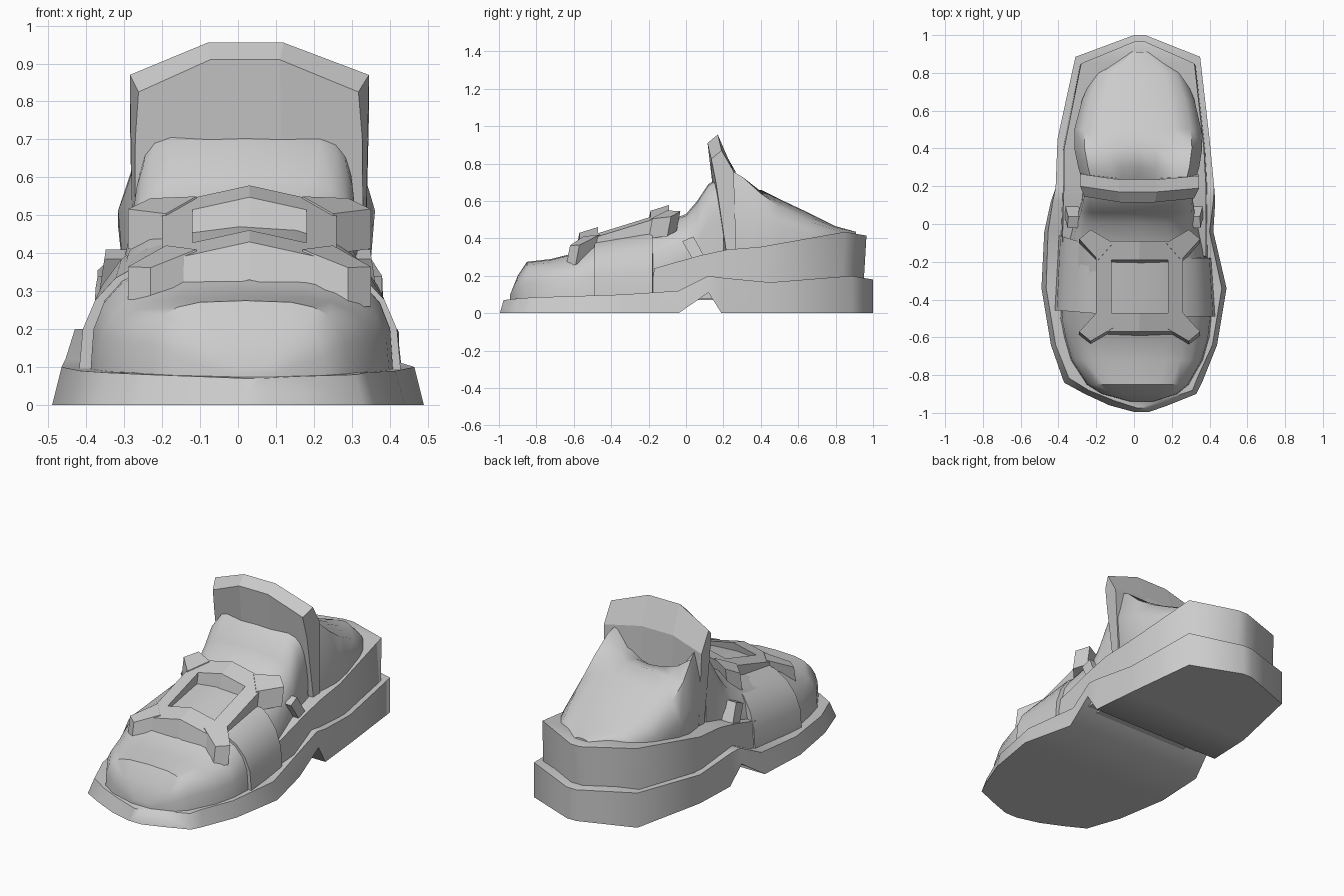
import bpy, bmesh, math
from mathutils import Vector

old = bpy.data.objects.get("Cube")
if old:
    bpy.data.objects.remove(old, do_unlink=True)

grey = bpy.data.materials.new("light grey")
grey.use_nodes = True
grey.diffuse_color = (0.6, 0.6, 0.6, 1)
grey.node_tree.nodes["Principled BSDF"].inputs["Base Color"].default_value = (0.6, 0.6, 0.6, 1)


def finish(name, bm, smooth=None):
    bmesh.ops.recalc_face_normals(bm, faces=bm.faces)
    mesh = bpy.data.meshes.new(name)
    bm.to_mesh(mesh)
    bm.free()
    obj = bpy.data.objects.new(name, mesh)
    mesh.materials.append(grey)
    bpy.context.collection.objects.link(obj)
    if smooth:
        bpy.ops.object.select_all(action="DESELECT")
        obj.select_set(True)
        bpy.context.view_layer.objects.active = obj
        bpy.ops.object.shade_smooth_by_angle(angle=math.radians(smooth))
    return obj


def loft(name, sections, smooth=None, ring=False):
    """Skin closed sections; cap the ends, or join them when ring is set."""
    bm = bmesh.new()
    loops = [[bm.verts.new(p) for p in s] for s in sections]
    pairs = list(zip(loops, loops[1:]))
    if ring:
        pairs.append((loops[-1], loops[0]))
    for a, b in pairs:
        n = len(a)
        for i in range(n):
            j = (i + 1) % n
            bm.faces.new((a[i], a[j], b[j], b[i]))
    if not ring:
        bm.faces.new(loops[0])
        bm.faces.new(loops[-1])
    return finish(name, bm, smooth)


def arch(y, xl, xr, z0, h, power=0.65, n=12, skew=0):
    mid, half = (xl + xr) / 2, (xr - xl) / 2
    pts = []
    for i in range(n + 1):
        t = math.pi * i / n
        c, s = math.cos(t), max(math.sin(t), 0)
        x = mid + half * math.copysign(abs(c) ** power, c)
        pts.append((x, y + skew * min(x, 0), z0 + (h - z0) * s ** power))
    return pts


# Sole with the notch in front of the heel: y, left x, right x, bottom, top, flare
sole = [(-0.995, 0, 0.08, 0, 0.07, 0.02), (-0.96, -0.13, 0.18, 0, 0.075, 0.025),
        (-0.9, -0.26, 0.33, 0, 0.08, 0.02), (-0.84, -0.37, 0.36, 0, 0.085, 0.025),
        (-0.64, -0.44, 0.44, 0, 0.09, 0.025), (-0.34, -0.49, 0.49, 0, 0.1, 0.025),
        (-0.04, -0.475, 0.42, 0, 0.12, 0.02), (0.12, -0.44, 0.43, 0.11, 0.2, 0.01),
        (0.19, -0.415, 0.425, 0, 0.19, 0), (0.45, -0.405, 0.4, 0, 0.165, 0),
        (0.885, -0.31, 0.35, 0, 0.2, 0), (1.0, 0, 0.06, 0, 0.18, 0)]
loft("sole", [[(l, y, b), (l + f, y + (f if y < -0.8 else 0), t),
               (r - f, y + (f if y < -0.8 else 0), t), (r, y, b)]
              for y, l, r, b, t, f in sole], 62)

# Heel band above the sole: y, left x, right x, top
band = [(-0.17, -0.38, 0.38, 0.24), (0.08, -0.375, 0.38, 0.31), (0.22, -0.37, 0.38, 0.34),
        (0.4, -0.37, 0.37, 0.355), (0.85, -0.28, 0.32, 0.435), (0.965, 0, 0.06, 0.415)]
loft("heel_band", [[(l - 0.01, y - 0.02, 0.08), (l, y, t), (r, y, t), (r + 0.01, y - 0.02, 0.08)]
                   for y, l, r, t in band], 62)

# Toe cap and vamp: y, left x, right x, height, squareness
vamp = [(-0.94, -0.02, 0.1, 0.1, 0.6), (-0.9, -0.17, 0.23, 0.2, 0.6),
        (-0.85, -0.25, 0.29, 0.275, 0.6), (-0.72, -0.335, 0.365, 0.29, 0.6),
        (-0.6, -0.37, 0.4, 0.32, 0.65), (-0.5, -0.39, 0.41, 0.38, 0.65),
        (-0.15, -0.365, 0.375, 0.475, 0.65), (0, -0.325, 0.34, 0.53, 0.55),
        (0.06, -0.3, 0.325, 0.6, 0.42), (0.12, -0.28, 0.315, 0.69, 0.3),
        (0.2, -0.27, 0.31, 0.74, 0.3)]
loft("vamp", [arch(y, l, r, 0.07, h, p) for y, l, r, h, p in vamp], 40)

# Wide strap over the instep, slanted on the right side
loft("strap", [arch(-0.49, -0.42, 0.43, 0.08, 0.41, 0.75, skew=-0.08),
               arch(-0.18, -0.4, 0.41, 0.08, 0.475, 0.75, skew=-0.3)], 30)

# Tongue plate: x, drop of its top edge, backward shift
loft("tongue", [[(x * 0.96, 0.2 + s, 0.3), (x * 0.95, 0.14 + s, 0.7),
                 (x * 0.92, 0.115 + s, 0.91 - d), (x, 0.17 + s, 0.955 - d),
                 (x, 0.235 + s, 0.8 - d / 2), (x * 0.97, 0.25 + s, 0.3)]
                for x, d, s in [(-0.285, 0.085, 0.03), (-0.08, 0, 0), (0.12, 0, 0),
                                (0.345, 0.085, 0.02)]])

# Ankle collar with a rounded heel: y, left x, right x, side height, middle height
collar = [(0.23, -0.26, 0.31, 0.77, 0.58), (0.3, -0.28, 0.33, 0.73, 0.63),
          (0.4, -0.3, 0.345, 0.64, 0.66), (0.5, -0.3, 0.34, 0.57, 0.61),
          (0.66, -0.26, 0.305, 0.49, 0.535), (0.8, -0.2, 0.25, 0.445, 0.465),
          (0.91, -0.02, 0.08, 0.425, 0.435)]
sections = []
for y, l, r, side, mid in collar:
    c, w = (l + r) / 2, (r - l) / 2
    half = [(1.0, 0.32), (1.05, 0.32 + (side - 0.32) * 0.6), (0.88, side),
            (0.6, side + (mid - side) * 0.6), (0.3, side + (mid - side) * 0.9)]
    sections.append([(c + w * u, y, z) for u, z in half] + [(c, y, mid)]
                    + [(c - w * u, y, z) for u, z in reversed(half)])
loft("ankle_collar", sections, 50)


# Instep buckle: an open frame draped over the strap
def drape(x, y, down=0.0):
    return Vector((x, y - down * 0.2, 0.56 + 0.31 * (y + 0.15) - 0.22 * abs(x - 0.03) - down))


def rim(hx, y0, y1):
    return [(0.03 + sx * hx, y) for sx, y in
            [(-1, y0), (0, y0), (1, y0), (1, y1), (0, y1), (-1, y1)]]


frame = []
for (ox, oy), (ix, iy) in zip(rim(0.23, -0.57, -0.09), rim(0.15, -0.47, -0.19)):
    frame.append([drape(ox, oy), drape(ix, iy), drape(ix, iy, 0.1), drape(ox, oy, 0.1)])
loft("buckle_frame", frame, ring=True)

# Diagonal lugs at the four corners of the buckle
for side, x_name in ((-1, "right"), (1, "left")):
    for y, d, y_name in ((-0.53, -1, "front"), (-0.12, 1, "back")):
        base = [(0.14, 0.02), (0.22, -0.07), (0.32, 0.04), (0.26, 0.09)]
        lug = [(0.03 + side * u, y + d * v) for u, v in base]
        loft(f"buckle_lug_{y_name}_{x_name}", [[drape(x, yy) + Vector((0, 0, 0.005)) for x, yy in lug],
                                              [drape(x, yy, 0.1) for x, yy in lug]])

# Small slanted side clips
for side, name in ((-1, "right"), (1, "left")):
    outline = [(-0.02, 0.385), (0.04, 0.41), (0.11, 0.28), (0.055, 0.255)]
    loft(f"side_clip_{name}", [[(x + (0.4 - z) * side * 0.15, y, z) for y, z in outline]
                              for x in (side * 0.28, side * 0.35)])
